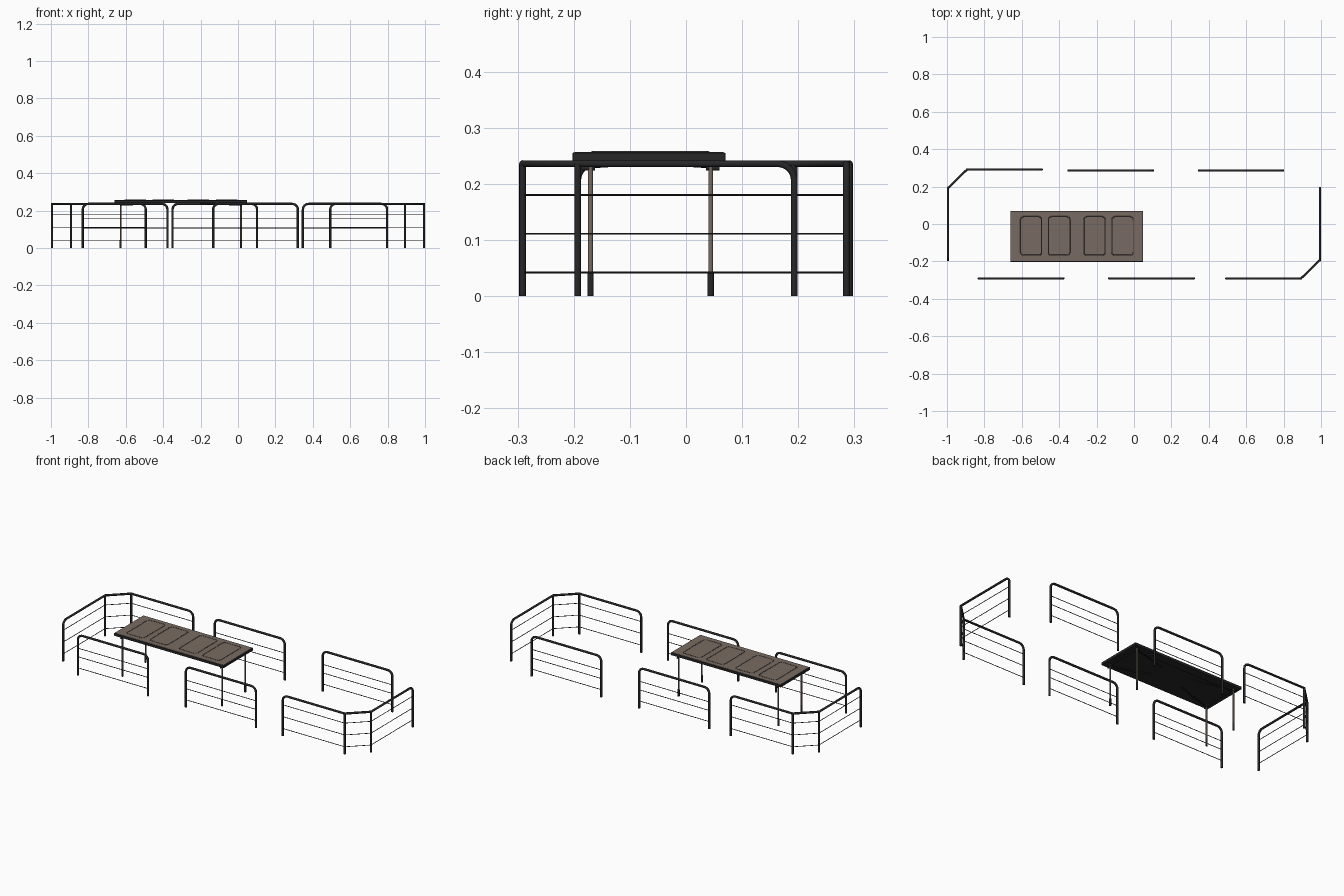
import bpy, math
from mathutils import Vector

if "Cube" in bpy.data.objects:
    bpy.data.objects.remove(bpy.data.objects["Cube"])

def material(name, rgb):
    m = bpy.data.materials.new(name)
    m.diffuse_color = (*rgb, 1)
    m.use_nodes = True
    m.node_tree.nodes["Principled BSDF"].inputs["Base Color"].default_value = m.diffuse_color
    return m

DARK = material("dark_metal", (0.02, 0.02, 0.022))
BROWN = material("brown_panel", (0.19, 0.148, 0.122))
LINE = material("groove_shade", (0.06, 0.05, 0.045))

def tube(name, paths, r, mat, cyclic=False, sides=3):
    cu = bpy.data.curves.new(name, 'CURVE')
    cu.dimensions = '3D'
    cu.bevel_depth = r
    cu.bevel_resolution = sides
    cu.use_fill_caps = not cyclic
    for p in paths:
        s = cu.splines.new('POLY')
        s.points.add(len(p) - 1)
        for pt, co in zip(s.points, p):
            pt.co = (*co, 1)
        s.use_cyclic_u = cyclic
    ob = bpy.data.objects.new(name, cu)
    bpy.context.collection.objects.link(ob)
    bpy.ops.object.select_all(action='DESELECT')
    bpy.context.view_layer.objects.active = ob
    ob.select_set(True)
    bpy.ops.object.convert(target='MESH')
    ob = bpy.context.object
    ob.data.materials.clear()
    ob.data.materials.append(mat)
    bpy.ops.object.shade_smooth_by_angle(angle=math.radians(50))
    return ob

def box(name, lo, hi, mat, bevel=0.0):
    lo, hi = Vector(lo), Vector(hi)
    bpy.ops.mesh.primitive_cube_add(size=1, location=(lo + hi) / 2)
    ob = bpy.context.object
    ob.name = name
    ob.scale = hi - lo
    bpy.ops.object.transform_apply(location=False, rotation=False, scale=True)
    ob.data.materials.append(mat)
    if bevel:
        b = ob.modifiers.new("bevel", 'BEVEL')
        b.width, b.segments = bevel, 2
    return ob

# Fence: bent tube frame with rounded ends, posts at the bends, thin rails
TOP, R, ROUND = 0.236, 0.0062, 0.03

def fence(name, plan, rail_heights):
    pts = [Vector((x, y, 0)) for x, y in plan]

    def end(p, q):
        d = (q - p).normalized()
        out = [p.copy()]
        for i in range(7):
            a = math.pi / 2 * i / 6
            out.append(p + d * ROUND * (1 - math.cos(a))
                       + Vector((0, 0, TOP - ROUND + ROUND * math.sin(a))))
        return out

    up = Vector((0, 0, TOP))
    path = end(pts[0], pts[1]) + [p + up for p in pts[1:-1]] + end(pts[-1], pts[-2])[::-1]
    tube(name + "_frame", [path], R, DARK)
    if len(pts) > 2:
        tube(name + "_posts", [[p, p + up] for p in pts[1:-1]], R, DARK)
    tube(name + "_rails", [[p + Vector((0, 0, z)) for p in pts] for z in rail_heights],
         0.0018, DARK, sides=1)

straight = (0.042, 0.107, 0.157)
for i, (x0, x1, y) in enumerate([(-0.35, 0.102, 0.286), (0.347, 0.797, 0.286),
                                 (-0.83, -0.377, -0.291), (-0.133, 0.32, -0.291)]):
    fence(f"straight_fence_{i + 1}", [(x0, y), (x1, y)], straight)
for name, s in (("left_corner_fence", -1), ("right_corner_fence", 1)):
    fence(name, [(s * 0.994, s * 0.193), (s * 0.994, -s * 0.193),
                 (s * 0.893, -s * 0.291), (s * 0.493, -s * 0.291)], (0.042, 0.111, 0.18))

# Table top: dark tray with a brown surface
X0, X1, Y0, Y1 = -0.66, 0.049, -0.202, 0.07
box("table_tray", (X0, Y0, 0.241), (X1, Y1, 0.2555), DARK, 0.001)
box("table_surface", (X0 + 0.003, Y0 + 0.003, 0.25), (X1 - 0.003, Y1 - 0.003, 0.257), BROWN)

# Four rounded rectangular outlines on the surface
def rounded_rect(x0, x1, y0, y1, r, z):
    pts = []
    for k, (cx, cy) in enumerate([(x1 - r, y1 - r), (x0 + r, y1 - r),
                                  (x0 + r, y0 + r), (x1 - r, y0 + r)]):
        for i in range(5):
            a = math.pi / 2 * (k + i / 4)
            pts.append((cx + r * math.cos(a), cy + r * math.sin(a), z))
    return pts

tube("surface_outlines",
     [rounded_rect(a, b, -0.167, 0.039, 0.015, 0.255)
      for a, b in ((-0.606, -0.494), (-0.457, -0.343), (-0.268, -0.155), (-0.118, -0.004))],
     0.0035, LINE, cyclic=True, sides=2)

# Legs with dark feet, hinge bars and folding braces
XC, YC = (X0 + X1) / 2, -0.063
for sx, nx in ((-1, "left"), (1, "right")):
    x = XC + sx * 0.322
    for sy, ny in ((-1, "front"), (1, "back")):
        y = YC + sy * 0.107
        n = f"{ny}_{nx}"
        tube(n + "_leg", [[(x, y, 0.03), (x, y, 0.241)]], 0.0045, BROWN)
        tube(n + "_foot", [[(x, y, 0), (x, y, 0.03), (x, y, 0.04)]], 0.0058, DARK)
        tube(n + "_hinge_pin", [[(x, y - sy * 0.008, 0.228), (x, y + sy * 0.016, 0.228)]],
             0.004, DARK)
        tube(n + "_brace", [[(x, y, 0.231), (x - sx * 0.12, y - sy * 0.03, 0.233),
                             (x - sx * 0.22, YC + sy * 0.045, 0.24)]], 0.0035, DARK)
    tube(nx + "_hinge_bar", [[(x, YC - 0.107, 0.237), (x, YC + 0.107, 0.237)]], 0.004, DARK)
